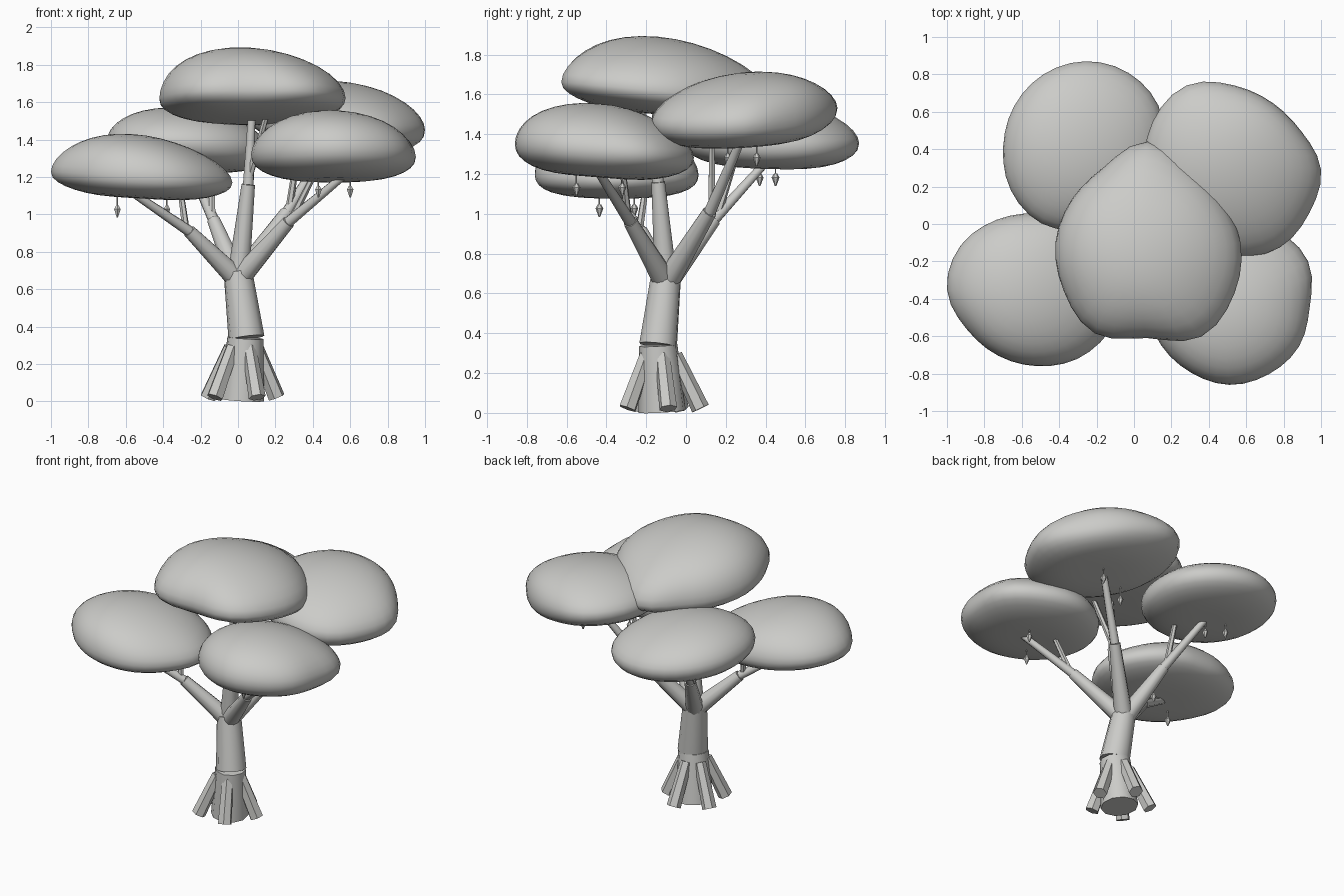
import bpy, bmesh, math
from mathutils import Vector, Matrix

if "Cube" in bpy.data.objects:
    bpy.data.objects.remove(bpy.data.objects["Cube"])

grey = bpy.data.materials.new("light_grey")
grey.diffuse_color = (0.6, 0.6, 0.58, 1)
grey.use_nodes = True
grey.node_tree.nodes["Principled BSDF"].inputs["Base Color"].default_value = grey.diffuse_color


def finish(name, bm, smooth=True):
    bmesh.ops.recalc_face_normals(bm, faces=bm.faces)
    me = bpy.data.meshes.new(name)
    bm.to_mesh(me)
    bm.free()
    me.materials.append(grey)
    ob = bpy.data.objects.new(name, me)
    bpy.context.collection.objects.link(ob)
    if smooth:
        bpy.ops.object.select_all(action='DESELECT')
        bpy.context.view_layer.objects.active = ob
        ob.select_set(True)
        bpy.ops.object.shade_smooth_by_angle(angle=math.radians(50))
    return ob


def limb(bm, a, b, r1, r2, sides):
    """Tapered cylinder from a to b."""
    a, b = Vector(a), Vector(b)
    rot = (b - a).to_track_quat('Z', 'Y').to_matrix().to_4x4()
    bmesh.ops.create_cone(bm, cap_ends=True, segments=sides, radius1=r1, radius2=r2,
                          depth=(b - a).length, matrix=Matrix.Translation((a + b) / 2) @ rot)


# trunk: two stacked leaning segments
for name, a, b, r1, r2 in (("trunk_lower", (0.02, -0.12, 0.008), (0.04, -0.14, 0.34), 0.12, 0.098),
                           ("trunk_upper", (0.045, -0.14, 0.34), (0.0, -0.1, 0.69), 0.097, 0.077)):
    bm = bmesh.new()
    limb(bm, a, b, r1, r2, 10)
    finish(name, bm)

# five thick hexagonal buttress roots
bm = bmesh.new()
for k in range(5):
    t = math.radians(9 + 72 * k)
    c, s = math.cos(t), math.sin(t)
    limb(bm, (0.014 + 0.195 * c, -0.12 + 0.195 * s, 0.022),
         (0.025 + 0.075 * c, -0.13 + 0.075 * s, 0.29), 0.046, 0.038, 6)
finish("roots", bm, smooth=False)

# branches: main limb to a joint, then a long and a short twig into the canopy
branches = {
    "top": ((0.055, -0.14, 1.16), (0.075, -0.15, 1.55), (0.15, -0.22, 1.52)),
    "front_left": ((-0.26, -0.225, 0.91), (-0.57, -0.38, 1.12), (-0.31, -0.2, 1.15)),
    "front_right": ((0.27, -0.28, 0.96), (0.57, -0.44, 1.21), (0.42, -0.32, 1.24)),
    "back_left": ((-0.13, 0.14, 0.97), (-0.27, 0.42, 1.28), (-0.14, 0.26, 1.32)),
    "back_right": ((0.26, 0.12, 1.01), (0.49, 0.28, 1.38), (0.33, 0.13, 1.4)),
}
for key, (joint, tip, side) in branches.items():
    bm = bmesh.new()
    limb(bm, (0, -0.1, 0.65), joint, 0.06, 0.036, 10)
    limb(bm, joint, tip, 0.03, 0.021, 8)
    start = Vector(joint).lerp(Vector(tip), 0.06)
    limb(bm, start, side, 0.02, 0.015, 6)
    finish(key + "_branch", bm)


# canopies: squashed dome with a wavy outline, radii every 30 degrees
def canopy(name, centre, up, down, tilt, lean, radii, seg=36, rings=9):
    cx, cy, cz = centre
    mean = sum(radii) / 12
    bm = bmesh.new()

    def radius(j):
        f = j / seg * 12
        i = int(f)
        u = f - i
        p = [radii[(i + k) % 12] for k in (-1, 0, 1, 2)]
        return p[1] + 0.5 * u * (p[2] - p[0] + u * (2 * p[0] - 5 * p[1] + 4 * p[2] - p[3]
                                 + u * (3 * (p[1] - p[2]) + p[3] - p[0])))

    loops = []
    for i in range(-rings + 1, rings):
        phi = i / rings * math.pi / 2
        r, s = math.cos(phi), math.sin(phi)
        # full dome above, bulging underside that is slightly hollow in the middle
        h = up * s ** 1.1 if i > 0 else -down * ((-s) ** 0.85 - 0.12 * s ** 8)
        k = max(s, 0) ** 2                      # the top leans, the rim stays put
        row = []
        for j in range(seg):
            t = 2 * math.pi * j / seg
            rad = r * (mean + (radius(j) - mean) * r ** 3)   # waves fade off the rim
            x, y = rad * math.cos(t), rad * math.sin(t)
            row.append(bm.verts.new((cx + x + lean[0] * k, cy + y + lean[1] * k,
                                     cz + h + tilt[0] * x + tilt[1] * y)))
        loops.append(row)
    for a, b in zip(loops, loops[1:]):
        for j in range(seg):
            k = (j + 1) % seg
            bm.faces.new((a[j], a[k], b[k], b[j]))
    for row, z, k in ((loops[0], cz - down * 0.88, 0), (loops[-1], cz + up, 1)):
        pole = bm.verts.new((cx + lean[0] * k, cy + lean[1] * k, z))
        for j in range(seg):
            bm.faces.new((row[j], row[(j + 1) % seg], pole))
    finish(name, bm)


canopy("top_canopy", (0.07, -0.1, 1.615), 0.275, 0.135, (0, -0.09), (-0.06, -0.04),
       (.50, .46, .47, .54, .465, .465, .49, .515, .56, .51, .58, .54))
canopy("front_left_canopy", (-0.52, -0.35, 1.2), 0.23, 0.13, (-0.06, 0), (-0.05, -0.02),
       (.49, .47, .45, .41, .43, .47, .48, .43, .41, .41, .43, .45))
canopy("front_right_canopy", (0.51, -0.44, 1.32), 0.235, 0.155, (0, -0.08), (-0.02, 0),
       (.43, .485, .48, .48, .46, .45, .44, .42, .41, .42, .42, .43))
canopy("back_left_canopy", (-0.26, 0.41, 1.37), 0.2, 0.155, (-0.06, -0.03), (-0.04, 0),
       (.42, .45, .46, .46, .45, .44, .44, .46, .47, .44, .42, .42))
canopy("back_right_canopy", (0.54, 0.29, 1.49), 0.22, 0.165, (-0.08, 0.06), (0, 0.03),
       (.46, .41, .41, .45, .52, .51, .48, .46, .46, .465, .48, .46))

# hanging fruits: thin stalk and six-sided double cone
for n, (x, y, z) in enumerate(((-0.645, -0.435, 1.02), (-0.38, -0.26, 1.02),
                               (0.6, -0.32, 1.125), (0.43, -0.55, 1.125),
                               (-0.28, 0.37, 1.175), (-0.38, 0.45, 1.175),
                               (0.55, 0.355, 1.275), (0.29, 0.21, 1.275))):
    bm = bmesh.new()
    limb(bm, (x, y, z + 0.02), (x, y, z + 0.12), 0.004, 0.004, 5)
    limb(bm, (x, y, z - 0.035), (x, y, z + 0.008), 0.004, 0.02, 6)
    limb(bm, (x, y, z + 0.008), (x, y, z + 0.028), 0.02, 0.008, 6)
    finish("fruit_%d" % (n + 1), bm, smooth=False)
